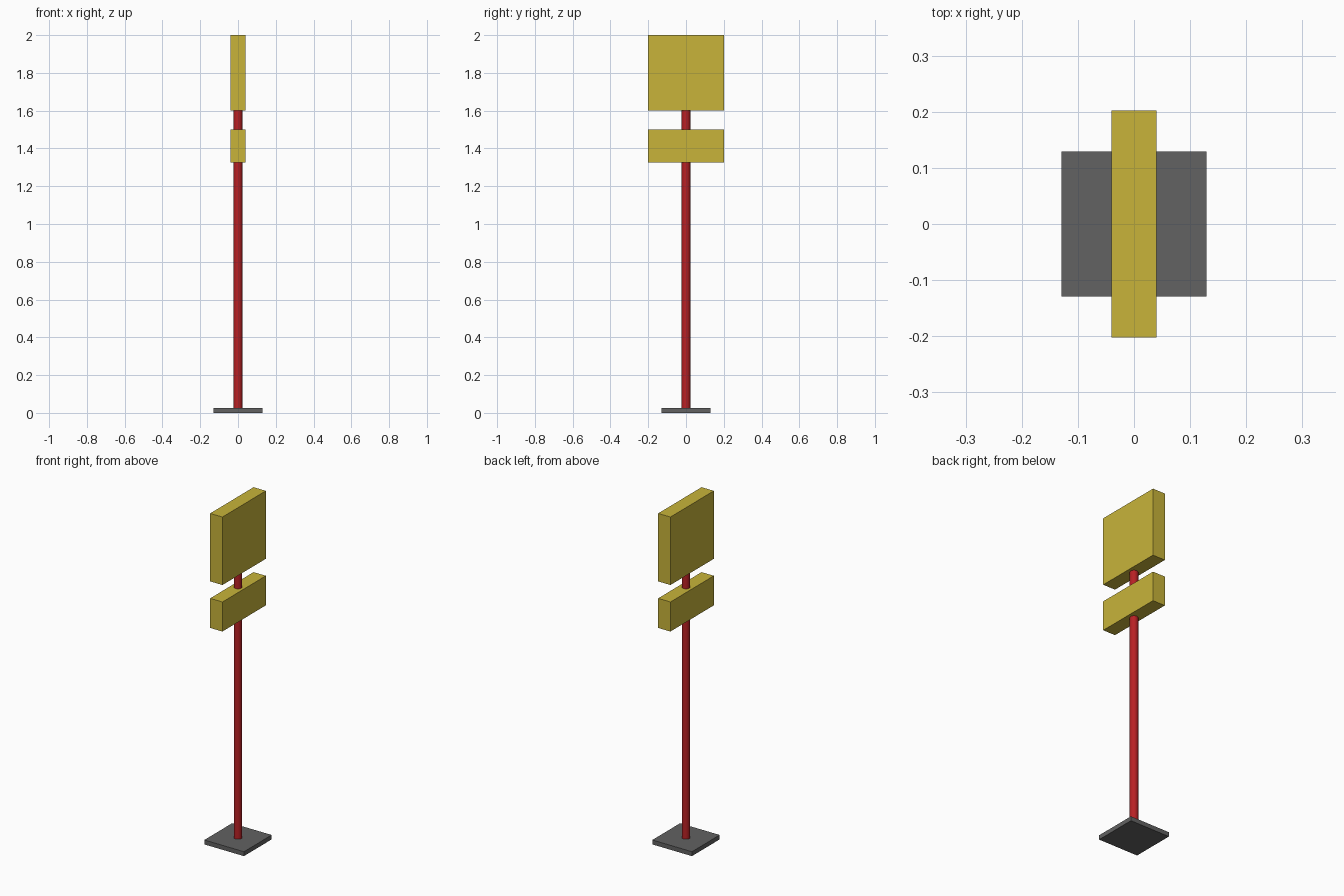
import bpy

if "Cube" in bpy.data.objects:
    bpy.data.objects.remove(bpy.data.objects["Cube"])


def material(name, color):
    m = bpy.data.materials.new(name)
    m.diffuse_color = (*color, 1)
    m.use_nodes = True
    m.node_tree.nodes["Principled BSDF"].inputs["Base Color"].default_value = m.diffuse_color
    return m


yellow = material("sign_yellow", (0.578, 0.456, 0.042))
red = material("pole_red", (0.48, 0.015, 0.018))
grey = material("base_grey", (0.122, 0.122, 0.122))


def box(name, sx, sy, z0, z1, mat):
    bpy.ops.mesh.primitive_cube_add(size=1, location=(0, 0, (z0 + z1) / 2))
    ob = bpy.context.object
    ob.name = name
    ob.scale = (sx, sy, z1 - z0)
    bpy.ops.object.transform_apply(location=False, rotation=False, scale=True)
    ob.data.materials.append(mat)
    return ob


# square foot plate
box("base_plate", 0.258, 0.258, 0.0, 0.026, grey)

# round pole, running through the lower sign into the upper one
z0, z1 = 0.02, 1.62
bpy.ops.mesh.primitive_cylinder_add(vertices=32, radius=0.0225, depth=z1 - z0,
                                    location=(0, 0, (z0 + z1) / 2))
pole = bpy.context.object
pole.name = "pole"
pole.data.materials.append(red)
bpy.ops.object.shade_smooth_by_angle()

# the two sign boards
box("lower_sign", 0.08, 0.404, 1.326, 1.5, yellow)
box("upper_sign", 0.08, 0.404, 1.6, 2.0, yellow)
